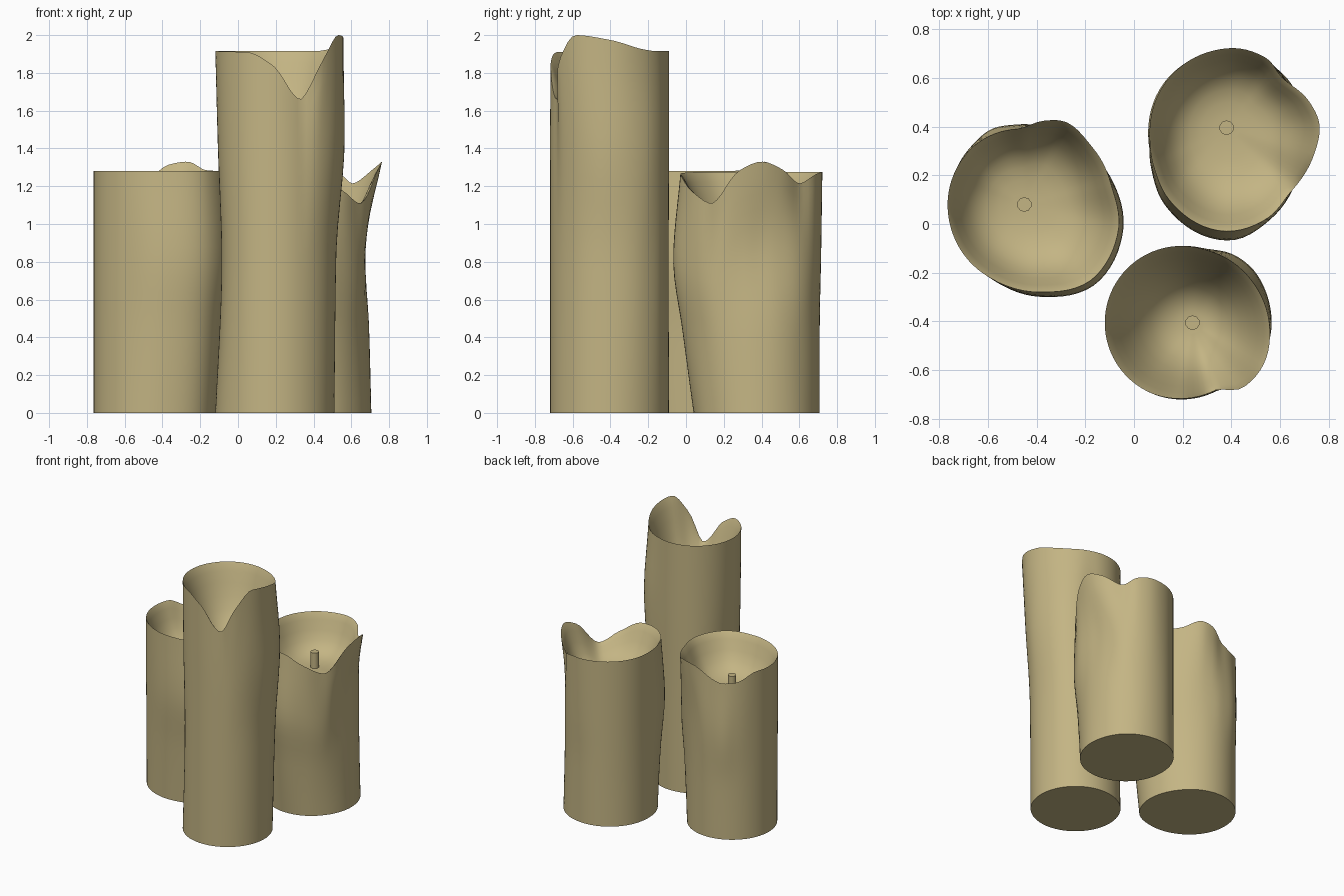
import bpy, bmesh, math

SEG = 80
wax = bpy.data.materials.new("tan_wax")
wax.diffuse_color = (0.55, 0.46, 0.23, 1)


def curve(xs, ys, x):
    """Monotone cubic interpolation, so melted edges flow without overshoot."""
    n = len(xs)
    d = [(ys[i + 1] - ys[i]) / (xs[i + 1] - xs[i]) for i in range(n - 1)]
    m = [d[0]] + [0 if a * b <= 0 else 2 * a * b / (a + b) for a, b in zip(d, d[1:])] + [d[-1]]
    i = max(0, min(n - 2, sum(1 for v in xs if v <= x) - 1))
    h = xs[i + 1] - xs[i]
    t = (x - xs[i]) / h
    return ((2 * t**3 - 3 * t**2 + 1) * ys[i] + (t**3 - 2 * t**2 + t) * h * m[i]
            + (3 * t**2 - 2 * t**3) * ys[i + 1] + (t**3 - t**2) * h * m[i + 1])


def around(rows, col, ang):
    """Periodic interpolation of one column of (angle, ...) rows."""
    pts = ([(r[0] - 360, r[col]) for r in rows[-2:]] + [(r[0], r[col]) for r in rows]
           + [(r[0] + 360, r[col]) for r in rows[:2]])
    a = (ang - rows[0][0]) % 360 + rows[0][0]
    return curve([p[0] for p in pts], [p[1] for p in pts], a)


def finish(name, bm):
    bmesh.ops.recalc_face_normals(bm, faces=bm.faces)
    me = bpy.data.meshes.new(name)
    bm.to_mesh(me)
    bm.free()
    me.materials.append(wax)
    ob = bpy.data.objects.new(name, me)
    bpy.context.collection.objects.link(ob)
    bpy.ops.object.select_all(action='DESELECT')
    ob.select_set(True)
    bpy.context.view_layer.objects.active = ob
    bpy.ops.object.shade_smooth_by_angle(angle=math.radians(40))


# bowl sections: share of depth at each share of radius
SHARES = (0.97, 0.92, 0.84, 0.74, 0.62, 0.48, 0.32, 0.15)
DEEP = (0.96, 0.87, 0.70, 0.50, 0.31, 0.15, 0.05, 0.01)
FLAT = (0.95, 0.82, 0.57, 0.34, 0.18, 0.08, 0.03, 0.005)


def candle(name, center, stations, bowl, floor, wick_xy, wick_top, rows):
    """rows: (angle, rim height, wall radius at each station from base to rim)"""
    bm = bmesh.new()
    cx, cy = center
    rings = []
    data = [(math.radians(360 * i / SEG),)
            + tuple(around(rows, c, 360 * i / SEG) for c in range(1, 6)) for i in range(SEG)]
    # melted outer wall
    for k in range(17):
        t = k / 16
        ring = []
        for a, top, *radii in data:
            r = curve(stations, radii, t)
            ring.append(bm.verts.new((cx + r * math.cos(a), cy + r * math.sin(a), top * t)))
        rings.append(ring)
    # hollow bowl sinking towards the wick
    for f, g in zip(SHARES, bowl):
        ox, oy = (cx * f + wick_xy[0] * (1 - f), cy * f + wick_xy[1] * (1 - f))
        rings.append([bm.verts.new((ox + d[5] * f * math.cos(d[0]), oy + d[5] * f * math.sin(d[0]),
                                    floor + (d[1] - floor) * g)) for d in data])
    for lo, hi in zip(rings, rings[1:]):
        for i in range(SEG):
            j = (i + 1) % SEG
            bm.faces.new((lo[i], lo[j], hi[j], hi[i]))
    bm.faces.new(rings[0])
    bm.faces.new(rings[-1])
    finish(name + "_candle", bm)
    # wick
    bm = bmesh.new()
    h = wick_top - floor + 0.03
    bmesh.ops.create_cone(bm, cap_ends=True, segments=10, radius1=0.03, radius2=0.03, depth=h)
    bmesh.ops.translate(bm, verts=bm.verts, vec=(*wick_xy, wick_top - h / 2))
    finish(name + "_wick", bm)


# tall front candle with a pouring notch and raised lip
candle("tall", (0.195, -0.405), (0, 0.42, 0.74, 1), DEEP, 1.46, (0.24, -0.405), 1.58, [
    (-180, 1.915, 0.315, 0.282, 0.302, 0.315), (-118, 1.91, 0.315, 0.312, 0.315, 0.315),
    (-92, 1.84, 0.315, 0.315, 0.315, 0.312), (-64, 1.66, 0.315, 0.315, 0.315, 0.31),
    (-46, 1.87, 0.315, 0.318, 0.34, 0.368), (-28, 2.0, 0.315, 0.322, 0.36, 0.378),
    (0, 1.975, 0.315, 0.325, 0.37, 0.36), (32, 1.925, 0.315, 0.335, 0.368, 0.335),
    (50, 1.915, 0.315, 0.335, 0.355, 0.325), (75, 1.915, 0.315, 0.315, 0.318, 0.315),
    (120, 1.915, 0.315, 0.31, 0.312, 0.315)])

# left candle with a low back lip and a bulging side
candle("left", (-0.45, 0.08), (0, 0.35, 0.65, 1), FLAT, 1.0, (-0.45, 0.08), 1.13, [
    (-180, 1.28, 0.315, 0.315, 0.315, 0.315), (-120, 1.28, 0.32, 0.325, 0.33, 0.33),
    (-80, 1.28, 0.335, 0.36, 0.385, 0.365), (-45, 1.28, 0.36, 0.40, 0.44, 0.415),
    (-15, 1.28, 0.345, 0.38, 0.42, 0.40), (15, 1.28, 0.325, 0.35, 0.375, 0.365),
    (40, 1.285, 0.315, 0.325, 0.345, 0.365), (62, 1.33, 0.315, 0.32, 0.335, 0.38),
    (76, 1.315, 0.315, 0.32, 0.33, 0.355), (95, 1.235, 0.315, 0.32, 0.33, 0.312),
    (113, 1.205, 0.315, 0.32, 0.338, 0.315), (130, 1.215, 0.315, 0.317, 0.325, 0.317),
    (158, 1.28, 0.315, 0.315, 0.315, 0.315)])

# back candle with two dips and a flared lip between them
candle("back", (0.378, 0.375), (0, 0.35, 0.64, 1), FLAT, 0.99, (0.38, 0.395), 1.11, [
    (-180, 1.275, 0.32, 0.316, 0.314, 0.314), (-155, 1.275, 0.325, 0.33, 0.34, 0.328),
    (-130, 1.275, 0.33, 0.36, 0.39, 0.362), (-88, 1.265, 0.335, 0.395, 0.443, 0.405),
    (-64, 1.18, 0.335, 0.37, 0.402, 0.39), (-42, 1.11, 0.33, 0.345, 0.362, 0.36),
    (-14, 1.285, 0.328, 0.32, 0.305, 0.372), (4, 1.33, 0.328, 0.315, 0.29, 0.385),
    (20, 1.295, 0.33, 0.32, 0.30, 0.365), (45, 1.215, 0.335, 0.328, 0.33, 0.322),
    (62, 1.26, 0.335, 0.332, 0.34, 0.348), (78, 1.275, 0.333, 0.333, 0.342, 0.35),
    (100, 1.275, 0.333, 0.333, 0.337, 0.34), (135, 1.275, 0.328, 0.325, 0.325, 0.325)])
